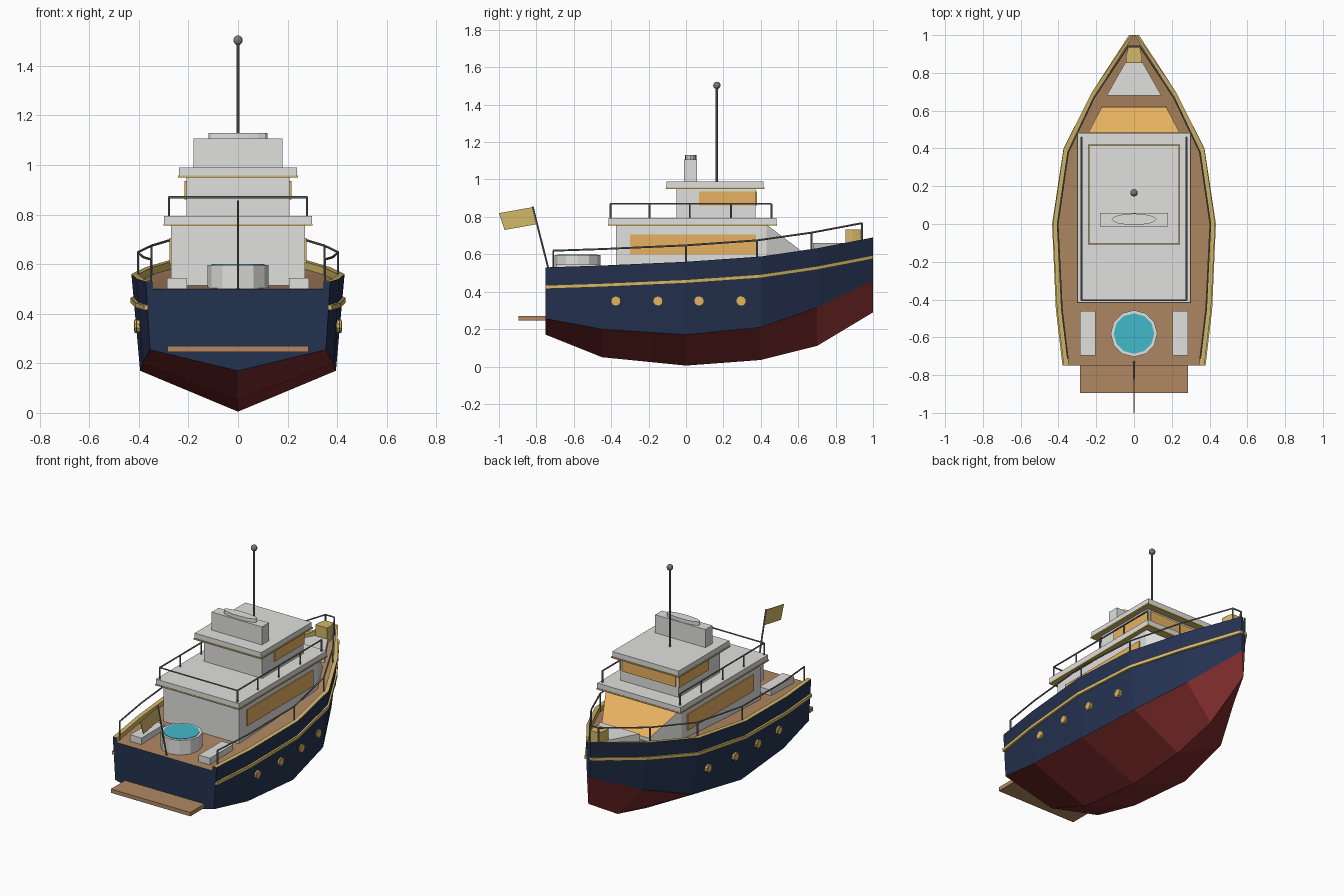
import bpy, bmesh, math
from mathutils import Vector, Matrix

if "Cube" in bpy.data.objects:
    bpy.data.objects.remove(bpy.data.objects["Cube"])


def material(name, r, g, b):
    m = bpy.data.materials.new(name)
    lin = [((c / 255 + 0.055) / 1.055) ** 2.4 for c in (r, g, b)]
    m.diffuse_color = (*lin, 1)
    m.use_nodes = True
    m.node_tree.nodes["Principled BSDF"].inputs["Base Color"].default_value = m.diffuse_color
    return m


WHITE = material("off_white", 224, 224, 222)
NAVY = material("navy", 36, 50, 80)
RED = material("dark_red", 128, 44, 44)
WOOD = material("teak", 176, 136, 98)
GLASS = material("amber_glass", 240, 184, 100)
GOLD = material("gold", 212, 184, 104)
METAL = material("metal", 122, 122, 126)
WATER = material("water", 66, 186, 202)


def finish(name, bm, *mats):
    bmesh.ops.recalc_face_normals(bm, faces=bm.faces)
    me = bpy.data.meshes.new(name)
    bm.to_mesh(me)
    bm.free()
    for m in mats:
        me.materials.append(m)
    ob = bpy.data.objects.new(name, me)
    bpy.context.collection.objects.link(ob)
    return ob


def box(name, x, y, z, mat):
    """Box from (min, max) ranges."""
    bm = bmesh.new()
    size = [b - a for a, b in (x, y, z)]
    mid = [(a + b) / 2 for a, b in (x, y, z)]
    bmesh.ops.create_cube(bm, size=1, matrix=Matrix.Translation(mid) @ Matrix.Diagonal((*size, 1)))
    return finish(name, bm, mat)


def prism(name, pts, z0, z1, mat):
    """Vertical extrusion of a plan outline."""
    bm = bmesh.new()
    lo = [bm.verts.new((x, y, z0)) for x, y in pts]
    hi = [bm.verts.new((x, y, z1)) for x, y in pts]
    bm.faces.new(lo)
    bm.faces.new(hi)
    for i in range(len(pts)):
        j = (i + 1) % len(pts)
        bm.faces.new((lo[i], lo[j], hi[j], hi[i]))
    return finish(name, bm, mat)


def ellipse(cx, cy, rx, ry, n):
    return [(cx + rx * math.cos(2 * math.pi * i / n), cy + ry * math.sin(2 * math.pi * i / n)) for i in range(n)]


def add_rod(bm, a, b, r, n=6):
    a, b = Vector(a), Vector(b)
    d = b - a
    rot = d.to_track_quat('Z', 'Y').to_matrix().to_4x4()
    bmesh.ops.create_cone(bm, cap_ends=True, segments=n, radius1=r, radius2=r, depth=d.length,
                          matrix=Matrix.Translation((a + b) / 2) @ rot)


def rods(name, segs, r, mat, n=6):
    bm = bmesh.new()
    for a, b in segs:
        add_rod(bm, a, b, r, n)
    return finish(name, bm, mat)


# Hull stations: y, keel z, chine x, chine z, sheer x, sheer z
STATIONS = [(-0.75, 0.17, 0.355, 0.255, 0.372, 0.53), (-0.45, 0.05, 0.385, 0.20, 0.408, 0.54),
            (0.0, 0.005, 0.395, 0.17, 0.43, 0.56), (0.4, 0.035, 0.33, 0.21, 0.372, 0.588),
            (0.7, 0.11, 0.18, 0.315, 0.222, 0.632), (1.0, 0.29, 0.010, 0.46, 0.016, 0.69)]


def station(y):
    """Interpolated station values at y."""
    for a, b in zip(STATIONS, STATIONS[1:]):
        if y <= b[0]:
            t = (y - a[0]) / (b[0] - a[0])
            return [p + (q - p) * t for p, q in zip(a, b)]
    return list(STATIONS[-1])


def side_x(y, z):
    s = station(y)
    return s[2] + (s[4] - s[2]) * (z - s[3]) / (s[5] - s[3])


# Hull shell, gold bulwark cap and deck in one loft
bm = bmesh.new()
rings = []
for y, kz, cx, cz, sx, sz in STATIONS:
    ix = max(sx - 0.028, 0.003)
    half = [(cx, cz), (sx, sz), (ix, sz), (ix, sz - 0.03)]
    pts = [(0, kz)] + half + [(-x, z) for x, z in reversed(half)]
    rings.append([bm.verts.new((x, y, z)) for x, z in pts])
BANDS = [0, 1, 2, 2, 3, 2, 2, 1, 0]
for a, b in zip(rings, rings[1:]):
    for i, m in enumerate(BANDS):
        j = (i + 1) % 9
        bm.faces.new((a[i], a[j], b[j], b[i])).material_index = m
bm.faces.new(rings[0]).material_index = 1
bow = rings[-1]
bm.faces.new((bow[0], bow[1], bow[8])).material_index = 0
bm.faces.new(bow[1:]).material_index = 1
finish("hull", bm, RED, NAVY, GOLD, WOOD)

# Rub rails along both sides
bm = bmesh.new()
for s in (-1, 1):
    prev = None
    for st in STATIONS:
        y, z = st[0], st[5] - 0.105
        x = side_x(y, z)
        ring = [bm.verts.new((s * (x + dx), y, z + dz)) for dx, dz in
                ((-0.005, -0.01), (0.013, -0.01), (0.013, 0.01), (-0.005, 0.01))]
        if prev:
            for i in range(4):
                j = (i + 1) % 4
                bm.faces.new((prev[i], prev[j], ring[j], ring[i]))
        else:
            bm.faces.new(ring)
        prev = ring
    bm.faces.new(prev)
finish("rub_rails", bm, GOLD)

# Portholes
for name, r, out, mat in (("porthole_frames", 0.027, 0.012, GOLD), ("porthole_glass", 0.02, 0.014, GLASS)):
    segs = []
    for s in (-1, 1):
        for y in (-0.375, -0.15, 0.07, 0.295):
            x = side_x(y, 0.35)
            segs.append(((s * (x - 0.01), y, 0.35), (s * (x + out), y, 0.35)))
    rods(name, segs, r, mat, 10)

box("swim_platform", (-0.285, 0.285), (-0.895, -0.745), (0.245, 0.27), WOOD)

# Main cabin with raked windscreen
bm = bmesh.new()
plan_lo = [(-0.27, -0.375), (0.27, -0.375), (0.27, 0.43), (0.17, 0.62), (-0.17, 0.62), (-0.27, 0.43)]
lo = [bm.verts.new((x, y, 0.5)) for x, y in plan_lo]
hi = [bm.verts.new((x, y, 0.76)) for x, y in (plan_lo[0], plan_lo[1], plan_lo[2], plan_lo[5])]
nose = [bm.verts.new((x, 0.62, 0.615)) for x in (0.17, -0.17)]
bm.faces.new(lo)
bm.faces.new(hi)
bm.faces.new((lo[0], lo[1], hi[1], hi[0]))
bm.faces.new((lo[1], lo[2], hi[2], hi[1]))
bm.faces.new((lo[2], lo[3], nose[0], hi[2]))
bm.faces.new((lo[3], lo[4], nose[1], nose[0]))
bm.faces.new((lo[4], lo[5], hi[3], nose[1]))
bm.faces.new((lo[5], lo[0], hi[0], hi[3]))
screen = bm.faces.new((hi[2], nose[0], nose[1], hi[3]))
bmesh.ops.inset_region(bm, faces=[screen], thickness=0.014)
screen.material_index = 1
finish("main_cabin", bm, WHITE, GLASS)

# Roofs, wheelhouse and windows
box("main_roof", (-0.298, 0.298), (-0.415, 0.483), (0.763, 0.795), WHITE)
box("main_roof_trim", (-0.301, 0.301), (-0.418, 0.486), (0.755, 0.763), GOLD)
box("wheelhouse", (-0.208, 0.208), (-0.05, 0.372), (0.79, 0.955), WHITE)
box("wheelhouse_roof", (-0.238, 0.238), (-0.103, 0.415), (0.957, 0.99), WHITE)
box("wheelhouse_roof_trim", (-0.243, 0.243), (-0.108, 0.42), (0.949, 0.957), GOLD)
box("wheelhouse_front_window", (-0.19, 0.19), (0.37, 0.38), (0.86, 0.935), GLASS)
for s, side in ((-1, "left"), (1, "right")):
    box(side + "_cabin_window", sorted((s * 0.268, s * 0.277)), (-0.3, 0.375), (0.6, 0.705), GLASS)
    box(side + "_wheelhouse_window", sorted((s * 0.206, s * 0.215)), (0.07, 0.375), (0.86, 0.935), GLASS)
    box(side + "_bench", sorted((s * 0.205, s * 0.286)), (-0.695, -0.46), (0.495, 0.545), WHITE)

# Funnel and mast
box("funnel", (-0.18, 0.18), (-0.012, 0.058), (0.985, 1.107), WHITE)
prism("funnel_cap", ellipse(0, 0.025, 0.118, 0.03, 16), 1.1, 1.13, WHITE)
rods("mast", [((0, 0.165, 0.985), (0, 0.165, 1.5))], 0.006, METAL, 8)
bm = bmesh.new()
bmesh.ops.create_uvsphere(bm, u_segments=10, v_segments=6, radius=0.02, matrix=Matrix.Translation((0, 0.165, 1.503)))
finish("mast_ball", bm, METAL)

# Hot tub
prism("hot_tub", ellipse(0, -0.58, 0.124, 0.124, 12), 0.495, 0.597, WHITE)
prism("hot_tub_water", ellipse(0, -0.58, 0.107, 0.107, 12), 0.592, 0.6, WATER)

# Foredeck hatch and windlass
prism("foredeck_hatch", [(-0.145, 0.68), (0.145, 0.68), (0.04, 0.865), (-0.04, 0.865)], 0.58, 0.66, WHITE)
prism("windlass", [(-0.042, 0.852), (0.042, 0.852), (0.042, 0.89), (0.03, 0.935), (-0.03, 0.935), (-0.042, 0.89)],
      0.63, 0.732, GOLD)

# Deck railing
segs, ends = [], []
for s in (-1, 1):
    tops = []
    for y in (-0.71, -0.45, 0, 0.38, 0.67, 0.94):
        st = station(y)
        x, z = s * max(st[4] - 0.026, 0.02), st[5]
        tops.append((x, y, z + 0.088))
        if y != -0.45:
            segs.append(((x, y, z - 0.03), tops[-1]))
    segs += zip(tops, tops[1:])
    ends.append(tops[-1])
segs.append(tuple(ends))
rods("deck_railing", segs, 0.005, METAL)

# Roof railing
segs = [((-0.278, -0.403, 0.87), (0.278, -0.403, 0.87))]
for x in (-0.278, 0.278):
    segs.append(((x, -0.403, 0.87), (x, 0.458, 0.87)))
    segs += [((x, y, 0.79), (x, y, 0.87)) for y in (-0.403, -0.195, 0.02, 0.24, 0.458)]
rods("roof_railing", segs, 0.005, METAL)

# Stern flag
rods("flag_pole", [((0, -0.73, 0.5), (0, -0.82, 0.855))], 0.005, METAL)
bm = bmesh.new()
flag = bm.faces.new([bm.verts.new((-0.002, y, z)) for y, z in
                     ((-1.0, 0.82), (-0.82, 0.852), (-0.792, 0.762), (-0.97, 0.73))])
ext = bmesh.ops.extrude_face_region(bm, geom=[flag], use_keep_orig=True)
bmesh.ops.translate(bm, vec=(0.004, 0, 0), verts=[v for v in ext["geom"] if isinstance(v, bmesh.types.BMVert)])
finish("flag", bm, GOLD)
